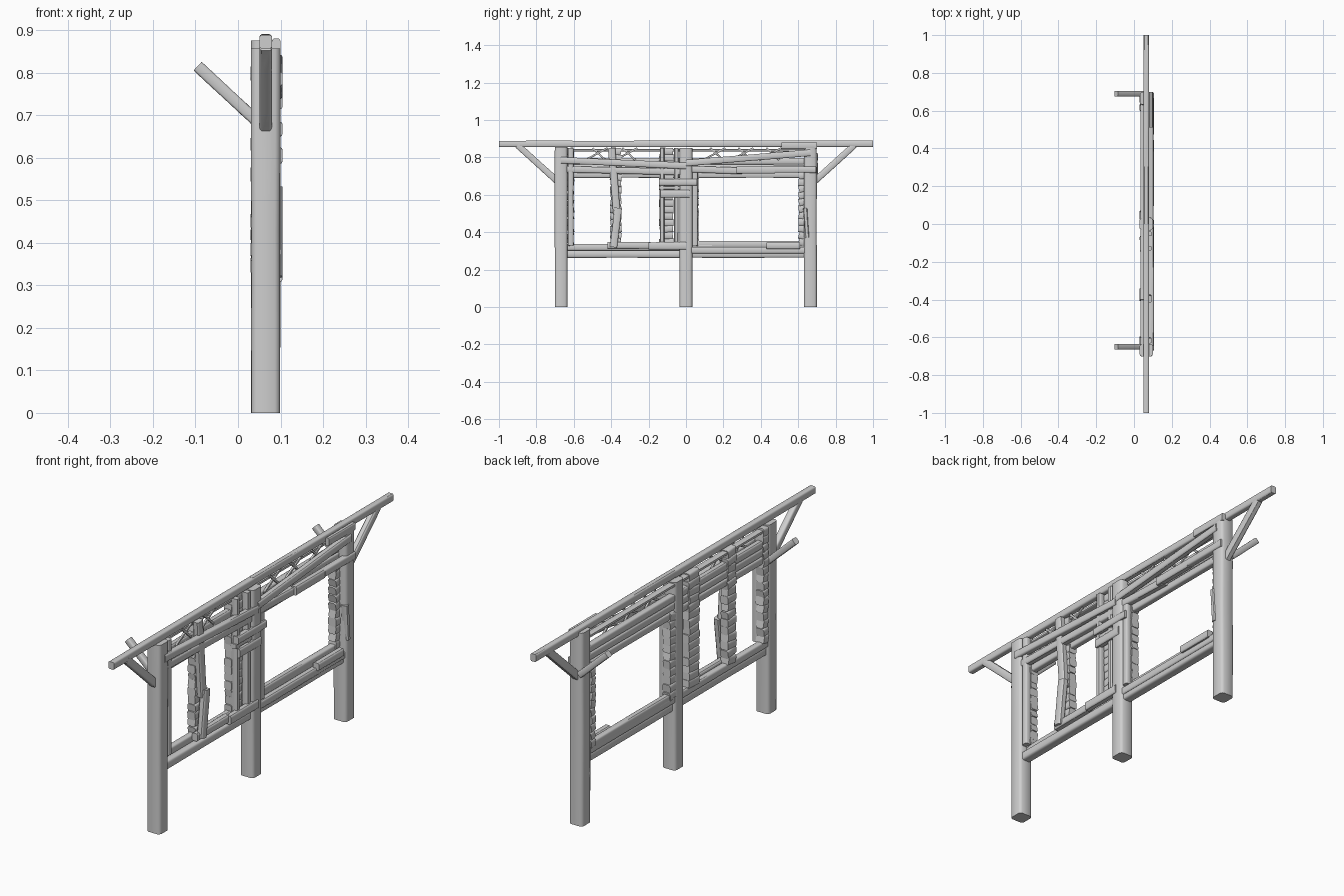
import bpy, bmesh, random
from mathutils import Vector

random.seed(4)
if "Cube" in bpy.data.objects:
    bpy.data.objects.remove(bpy.data.objects["Cube"])

wood = bpy.data.materials.new("weathered_grey_wood")
wood.use_nodes = True
GREY = (0.62, 0.62, 0.62, 1)
wood.diffuse_color = GREY
wood.node_tree.nodes["Principled BSDF"].inputs["Base Color"].default_value = GREY

# Post positions along the frame, and depth layers across it
RIGHT_POST, MIDDLE_POST, LEFT_POST = -0.668, 0, 0.665
BACK, CENTRE, INNER, FRONT = 0.05, 0.065, 0.078, 0.09
POST_WIDTH = 0.07


def add_timber(bm, start, end, depth, height, rings=5):
    """Loft a slightly uneven square section with chamfered corners."""
    start, end = Vector(start), Vector(end)
    along = (end - start).normalized()
    across = Vector((0, 1, 0)) if abs(along.x) > 0.1 else Vector((1, 0, 0))
    up = along.cross(across)
    corner = [(1, 0.65), (0.87, 0.87), (0.65, 1)]
    section = corner + [(-b, a) for a, b in corner]
    section += [(-a, -b) for a, b in section]
    count = len(section)
    loops = []
    for ring in range(rings):
        centre = start.lerp(end, ring / (rings - 1))
        side = across * depth / 2 * random.uniform(0.95, 1)
        rise = up * height / 2 * random.uniform(0.95, 1)
        loops.append([bm.verts.new(centre + side * a + rise * b) for a, b in section])
    for low, high in zip(loops, loops[1:]):
        for k in range(count):
            following = (k + 1) % count
            bm.faces.new((low[k], low[following], high[following], high[k]))
    bm.faces.new(loops[0][::-1])
    bm.faces.new(loops[-1])


def finish(name, bm):
    bmesh.ops.recalc_face_normals(bm, faces=bm.faces)
    mesh = bpy.data.meshes.new(name)
    bm.to_mesh(mesh)
    bm.free()
    mesh.materials.append(wood)
    obj = bpy.data.objects.new(name, mesh)
    bpy.context.collection.objects.link(obj)
    bpy.ops.object.select_all(action="DESELECT")
    obj.select_set(True)
    bpy.context.view_layer.objects.active = obj
    bpy.ops.object.shade_smooth_by_angle(angle=0.6)


def timber(name, start, end, depth, height):
    bm = bmesh.new()
    add_timber(bm, start, end, depth, height)
    finish(name, bm)


def rail(name, layer, start, end, height=0.035, depth=0.03):
    """Timber lying in one depth layer; start and end are (y, z)."""
    timber(name, (layer, *start), (layer, *end), depth, height)


def level(name, layer, y_start, y_end, z, height=0.035, depth=0.03):
    rail(name, layer, (y_start, z), (y_end, z), height, depth)


def ragged_upright(name, y, width, bottom, top):
    """Stack of short uneven pieces forming a ragged upright."""
    bm = bmesh.new()
    count = round((top - bottom) / 0.035)
    piece = (top - bottom) / count
    for i in range(count):
        z = bottom + piece * (i + 0.5)
        half = width / 2 * random.uniform(0.88, 1.05)
        tilt = random.uniform(-0.004, 0.004)
        depth = random.uniform(0.036, 0.042)
        add_timber(bm, (BACK, y - half, z - tilt), (BACK, y + half, z + tilt),
                   depth, piece * 1.12, rings=2)
    finish(name, bm)


# Main posts
for name, y, top in (("right_post", RIGHT_POST, 0.856),
                     ("middle_post", MIDDLE_POST, 0.85),
                     ("left_post", LEFT_POST, 0.875)):
    rail(name, CENTRE, (y, 0), (y, top), POST_WIDTH, POST_WIDTH)

# Ridge beam in two lengths, with a short packing piece
level("right_ridge_beam", CENTRE, -1, MIDDLE_POST, 0.872)
level("left_ridge_beam", CENTRE, MIDDLE_POST, 1, 0.873)
level("ridge_packing", FRONT, 0.51, 0.7, 0.863, depth=0.02)

# Diagonal braces under the beam ends, and braces leaning to the rear
for name, side, rear_y in (("right", -1, -0.65), ("left", 1, 0.69)):
    rail(name + "_end_brace", CENTRE, (side * 0.685, 0.67), (side * 0.9, 0.865))
    timber(name + "_rear_brace", (0.045, rear_y, 0.685), (-0.095, rear_y, 0.815),
           0.03, 0.028)

# Rear rails stacked at the head and foot of each bay
for bay, y_start, y_end in (("right", RIGHT_POST, MIDDLE_POST),
                            ("left", MIDDLE_POST, LEFT_POST)):
    for i in range(3):
        level(f"{bay}_header_{i + 1}", BACK, y_start, y_end, 0.708 + i * 0.036)
    level(f"{bay}_top_batten", BACK, y_start, y_end, 0.838, height=0.015)
    level(f"{bay}_lower_sill", CENTRE, y_start, y_end, 0.283, height=0.04, depth=0.045)
    level(f"{bay}_upper_sill", BACK, y_start, y_end, 0.32)

# Front header rails
rail("right_sloping_header", FRONT, (RIGHT_POST, 0.785), (MIDDLE_POST, 0.755))
rail("right_lower_header", INNER, (RIGHT_POST, 0.737), (MIDDLE_POST, 0.722))
rail("left_sloping_header", FRONT, (MIDDLE_POST, 0.77), (LEFT_POST, 0.825))
rail("left_lower_header", INNER, (MIDDLE_POST, 0.738), (0.3, 0.728))
level("left_header_patch", FRONT, 0.27, 0.475, 0.733, height=0.04)
level("left_header_end", FRONT, 0.475, 0.695, 0.735)

# Front sill rails
level("right_sill_patch", INNER, -0.42, -0.19, 0.33)
level("middle_sill_patch", FRONT, -0.2, MIDDLE_POST, 0.327, height=0.04)
level("left_front_sill", INNER, MIDDLE_POST, LEFT_POST, 0.304)
level("left_sill_cap", BACK, MIDDLE_POST, LEFT_POST, 0.337)
level("left_sill_patch", FRONT, 0.43, 0.61, 0.328)

# Ragged uprights in the openings, most with a straight batten in front
HEAD, LINTEL, SILL = 0.85, 0.72, 0.33
for name, y, width, top in (("right_jamb", -0.617, 0.035, HEAD),
                            ("mullion", -0.375, 0.06, HEAD),
                            ("middle_stack", -0.105, 0.075, HEAD),
                            ("middle_jamb", 0.048, 0.04, LINTEL),
                            ("left_jamb", 0.617, 0.03, LINTEL)):
    ragged_upright(name, y, width, SILL, top)
    if name in ("right_jamb", "middle_jamb"):
        rail(name + "_batten", INNER, (y, SILL), (y, top), 0.03)
for name, y in (("inner_batten", -0.052), ("stack_batten", -0.128)):
    rail(name, INNER, (y, SILL), (y, HEAD), 0.025)

# Leaning and patched planks on the front
rail("upper_mullion_plank", INNER, (-0.398, HEAD), (-0.37, 0.5), 0.04)
rail("lower_mullion_plank", FRONT, (-0.362, 0.53), (-0.388, 0.32), 0.04)
rail("left_post_plank", FRONT, (0.637, 0.53), (0.648, 0.37), 0.022)
level("upper_cross_plank", FRONT, -0.145, 0.06, 0.667)
level("middle_cross_plank", INNER, -0.145, MIDDLE_POST, 0.637, height=0.022)
level("lower_cross_plank", FRONT, -0.135, 0.02, 0.605, height=0.04)

# Thin crossed sticks in the header gaps
for i, y in enumerate((-0.48, -0.32, 0.15, 0.3, 0.45)):
    rail(f"rising_stick_{i + 1}", CENTRE, (y - 0.06, 0.785), (y + 0.06, HEAD), 0.01, 0.01)
    rail(f"falling_stick_{i + 1}", CENTRE, (y - 0.02, HEAD), (y + 0.05, 0.785), 0.01, 0.01)
